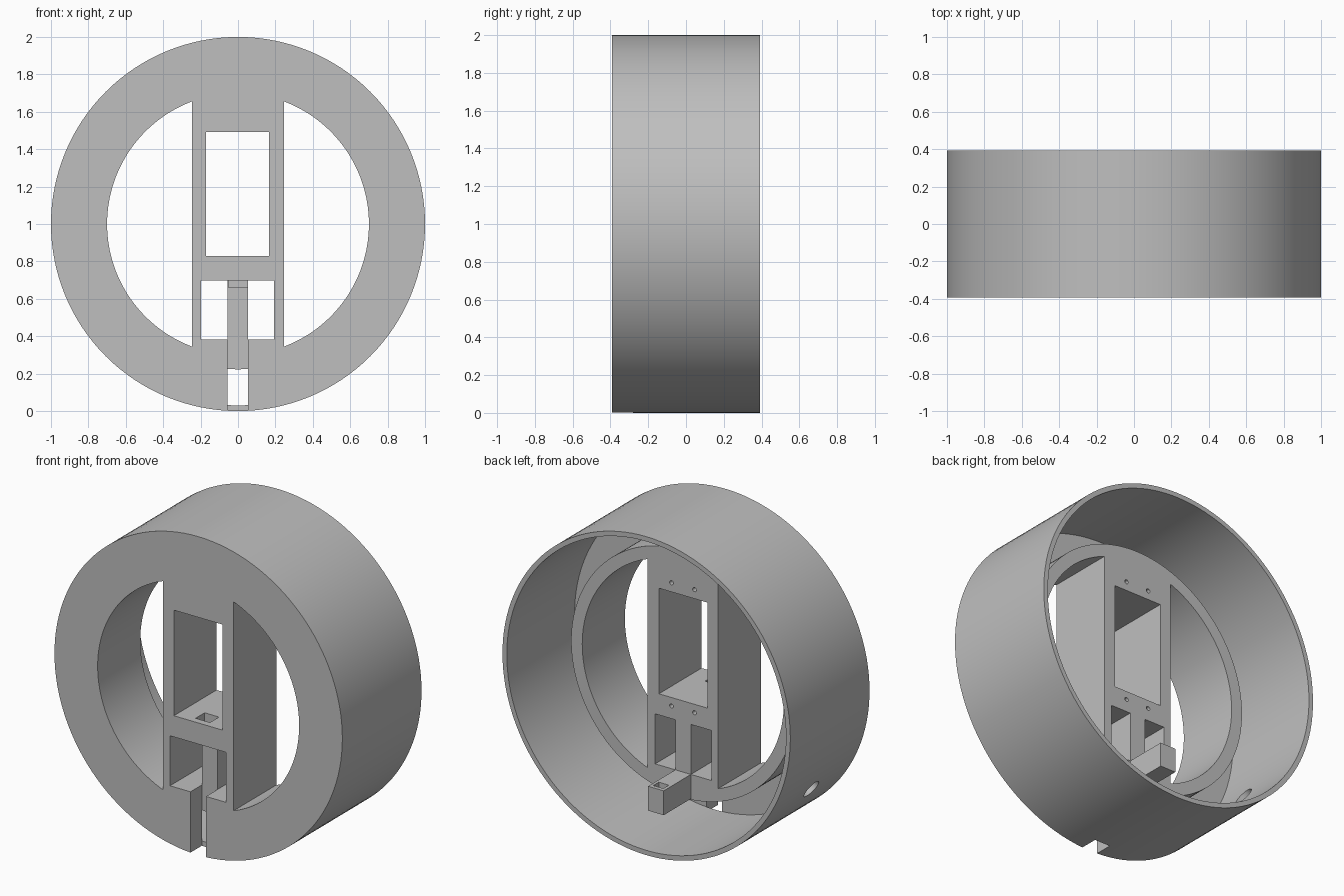
import bpy, bmesh, math
from mathutils import Matrix, Vector

if "Cube" in bpy.data.objects:
    bpy.data.objects.remove(bpy.data.objects["Cube"])

FRONT, BACK, FLOOR, REAR = -0.393, 0.393, -0.28, 0.03
SEG = 128

grey = bpy.data.materials.new("plain grey")
grey.diffuse_color = (0.52, 0.52, 0.52, 1)
grey.use_nodes = True
grey.node_tree.nodes["Principled BSDF"].inputs["Base Color"].default_value = grey.diffuse_color


def finish(name, bm):
    bmesh.ops.recalc_face_normals(bm, faces=bm.faces)
    mesh = bpy.data.meshes.new(name)
    bm.to_mesh(mesh)
    bm.free()
    mesh.materials.append(grey)
    ob = bpy.data.objects.new(name, mesh)
    bpy.context.collection.objects.link(ob)
    return ob


def box(name, x0, x1, y0, y1, z0, z1):
    bm = bmesh.new()
    bmesh.ops.create_cube(bm, size=1)
    for v in bm.verts:
        v.co = ((x0 + x1) / 2 + v.co.x * (x1 - x0),
                (y0 + y1) / 2 + v.co.y * (y1 - y0),
                (z0 + z1) / 2 + v.co.z * (z1 - z0))
    return finish(name, bm)


def rod(name, centre, axis, radius, length, seg):
    bm = bmesh.new()
    turn = Vector(axis).to_track_quat('Z', 'Y').to_matrix().to_4x4()
    bmesh.ops.create_cone(bm, cap_ends=True, segments=seg, radius1=radius, radius2=radius,
                          depth=length, matrix=Matrix.Translation(centre) @ turn)
    return finish(name, bm)


def lathe(name, profile):
    """Closed (radius, y) profile turned about the ring axis."""
    bm = bmesh.new()
    rings = []
    for i in range(SEG):
        a = 2 * math.pi * i / SEG
        rings.append([bm.verts.new((r * math.cos(a), y, 1 + r * math.sin(a))) for r, y in profile])
    n = len(profile)
    for i in range(SEG):
        a, b = rings[i], rings[(i + 1) % SEG]
        for j in range(n):
            k = (j + 1) % n
            bm.faces.new((a[j], a[k], b[k], b[j]))
    return finish(name, bm)


def combine(target, tool, operation):
    mod = target.modifiers.new(operation, 'BOOLEAN')
    mod.operation = operation
    mod.solver = 'EXACT'
    mod.object = tool
    bpy.context.view_layer.objects.active = target
    bpy.ops.object.modifier_apply(modifier=mod.name)
    bpy.data.objects.remove(tool)


# Ring: thin outer shell, front flange and short inner tube
body = lathe("ring_housing", [(0.7, FRONT), (1, FRONT), (1, BACK), (0.97, BACK), (0.97, FLOOR),
                              (0.777, FLOOR), (0.777, REAR), (0.7, REAR)])

# Central bar across the opening, trimmed to the tube
bar = box("centre_bar", -0.245, 0.245, FRONT, REAR, 0, 2)
combine(bar, rod("bar_trim", (0, 0, 1), (0, 1, 0), 0.74, 2, SEG), 'INTERSECT')
combine(body, bar, 'UNION')

# Bracket sticking out behind the bar
combine(body, box("rear_bracket", -0.055, 0.053, FLOOR - 0.02, 0.30, 0.23, 0.383), 'UNION')

# Openings: tall window, two small windows, front cable slot, sill hole, bracket notch
cuts = [
    box("tall_window", -0.17, 0.167, -1, 1, 0.83, 1.493),
    box("left_window", -0.197, -0.055, -1, 0.2, 0.383, 0.697),
    box("right_window", 0.053, 0.193, -1, 0.2, 0.383, 0.697),
    box("cable_slot", -0.055, 0.053, -1, FLOOR, -0.1, 0.697),
    box("sill_hole", -0.05, 0.05, -0.35, -0.26, 0.66, 0.86),
    box("bracket_notch", -0.035, 0.035, 0.22, 0.275, 0.34, 0.45),
]
# Screw holes above and below the tall window
for x in (-0.08, 0.08):
    for z in (0.777, 1.55):
        cuts.append(rod("screw_hole", (x, REAR, z), (0, 1, 0), 0.013, 0.2, 16))
# Round cable hole through the shell, low on the left
a = math.radians(31)
d = Vector((-math.cos(a), 0, -math.sin(a)))
cuts.append(rod("side_hole", d * 0.98 + Vector((0, -0.02, 1)), d, 0.06, 0.2, 32))
for cut in cuts:
    combine(body, cut, 'DIFFERENCE')

# Smooth round walls, sharp edges
bpy.ops.object.select_all(action='DESELECT')
body.select_set(True)
bpy.context.view_layer.objects.active = body
bpy.ops.object.shade_smooth_by_angle(angle=math.radians(30))
